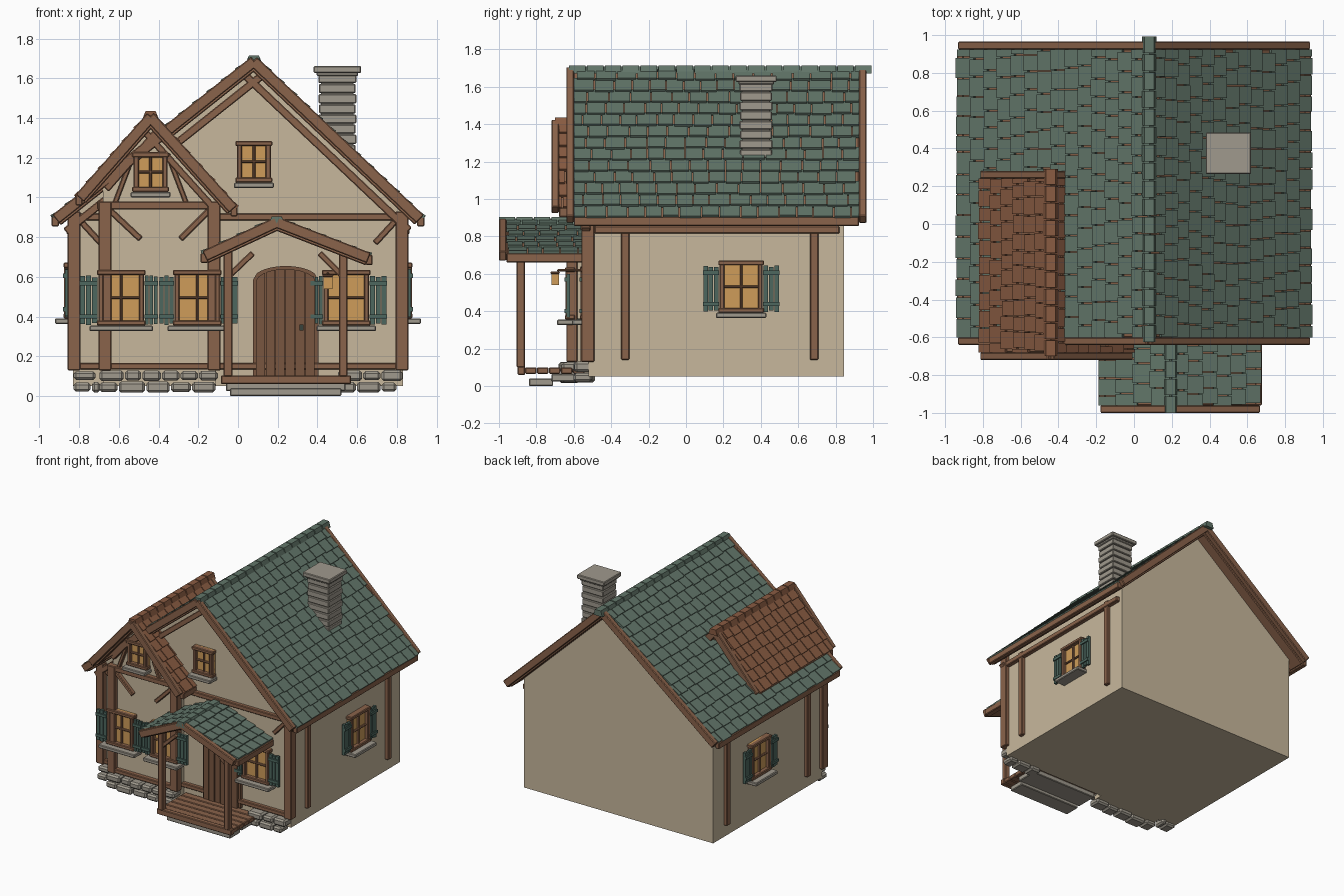
import bpy, bmesh, random
from math import sqrt, radians
from mathutils import Matrix, Vector
from collections import defaultdict

random.seed(4)
default_cube = bpy.data.objects.get("Cube")
if default_cube:
    bpy.data.objects.remove(default_cube, do_unlink=True)


def make_material(name, *rgb):
    linear = [(channel / 255) ** 2.2 for channel in rgb] + [1]
    material = bpy.data.materials.new(name)
    material.use_nodes = True
    material.diffuse_color = linear
    shader = material.node_tree.nodes["Principled BSDF"]
    shader.inputs["Base Color"].default_value = linear
    shader.inputs["Roughness"].default_value = 0.9
    return material


plaster = make_material("beige plaster", 198, 182, 155)
timber = make_material("brown timber", 137, 99, 76)
door_wood = make_material("door wood", 120, 87, 66)
slate = make_material("green roof tile", 98, 117, 105)
clay = make_material("brown roof tile", 136, 92, 68)
stone = make_material("grey stone", 158, 152, 140)
glow = make_material("amber glass", 205, 155, 90)
paint = make_material("green shutter paint", 78, 103, 95)
iron = make_material("dark iron", 58, 68, 62)

# Each part name collects its pieces in one mesh
meshes = defaultdict(bmesh.new)
part_material = {}
IDENTITY = Matrix()


def block(part, material, centre, size, matrix=IDENTITY):
    part_material[part] = material
    place = matrix @ Matrix.Translation(centre) @ Matrix.Diagonal((*size, 1))
    bmesh.ops.create_cube(meshes[part], size=1, matrix=place)


def box(part, material, xs, ys, zs, matrix=IDENTITY):
    spans = (xs, ys, zs)
    block(part, material, [(a + b) / 2 for a, b in spans], [b - a for a, b in spans], matrix)


def prism(part, material, outline, ys):
    part_material[part] = material
    bm = meshes[part]
    front, back = [[bm.verts.new((x, y, z)) for x, z in outline] for y in ys]
    bm.faces.new(front)
    bm.faces.new(back[::-1])
    for i in range(len(front)):
        bm.faces.new((front[i - 1], front[i], back[i], back[i - 1]))


def slope_frame(start, end):
    """Frame with x running along the line, z away from it and upward."""
    run = Vector((end[0] - start[0], 0, end[1] - start[1]))
    along = run.normalized()
    normal = Vector((-along.z, 0, along.x))
    if normal.z < 0:
        normal.negate()
    frame = Matrix((along, (0, 1, 0), normal)).transposed().to_4x4()
    return Matrix.Translation((start[0], 0, start[1])) @ frame, run.length


def bar(part, start, end, ys, thick, drop=0):
    frame, length = slope_frame(start, end)
    box(part, timber, (0, length), ys, (-thick / 2 - drop, thick / 2 - drop), frame)


def roof(name, ridge, eaves, ys, material, tile_width, back_verge=True):
    front, back = ys
    for eave in eaves:
        frame, length = slope_frame(ridge, eave)
        box(name + "_deck", timber, (0, length), ys, (-.045, -.005), frame)
        # Staggered courses of tilted tiles
        rows = round(length / .09)
        step = length / rows
        for row in range(rows):
            y = front - random.uniform(0, tile_width)
            while y < back:
                stop = y + tile_width * random.uniform(.85, 1.2)
                a, b = max(y, front), min(stop - .007, back)
                if b - a > .015:
                    tilt = frame @ Matrix.Translation((row * step, 0, .006)) @ Matrix.Rotation(radians(-7), 4, "Y")
                    reach = step * random.uniform(1.02, 1.14)
                    # Local tilt raises the lower edge of each tile
                    box(name + "_tiles", material, (-.01, reach), (a, b), (-.009, .009), tilt)
                y = stop
        # Verge boards at the gable ends
        bar(name + "_verge", ridge, eave, (front - .04, front), .055, .005)
        if back_verge:
            bar(name + "_verge", ridge, eave, (back, back + .04), .055, .005)
        # Fascia along the eave
        x, z = eave
        box(name + "_fascia", timber, (x - .018, x + .018), ys, (z - .04, z + .01))


def ridge_caps(part, material, ridge, ys):
    x, z = ridge
    count = round((ys[1] - ys[0]) / .095)
    pitch = (ys[1] - ys[0]) / count
    for i in range(count):
        y = ys[0] + i * pitch
        wide = random.uniform(.038, .045)
        prism(part, material, [(x - wide, z - .02), (x - .025, z + .025), (x + .025, z + .025), (x + wide, z - .02)],
              (y, y + pitch - .008))


def window(name, matrix, w, h, sill, shutters=()):
    """Window centred on a wall, facing -y; shutters are (inner, outer) spans."""
    x, z, rim = w / 2, h / 2, .026
    box(name + "_glass", glow, (-x, x), (-.016, .005), (-z, z), matrix)
    for s in (-1, 1):
        block(name + "_frame", timber, (s * (x - rim / 2), -.02, 0), (rim, .05, h), matrix)
        block(name + "_frame", timber, (0, -.021, s * (z - rim / 2)), (w + .015, .054, rim), matrix)
    block(name + "_bars", timber, (0, -.018, 0), (.014, .026, h - rim), matrix)
    block(name + "_bars", timber, (0, -.018, 0), (w - rim, .025, .014), matrix)
    box(name + "_sill", stone, (-sill, sill), (-.09, .01), (-z - .028, -z), matrix)
    for inner, outer in shutters:
        plank = (outer - inner) / 3
        for i in range(3):
            block(name + "_shutters", paint, (inner + plank * (i + .5), -.03, -.012),
                  (abs(plank) - .005, .02, h - random.uniform(.03, .05)), matrix)
        for s in (-1, 1):
            block(name + "_shutters", paint, ((inner + outer) / 2, -.044, s * h * .3 - .01),
                  (abs(outer - inner), .012, .022), matrix)


# House body and projecting front wing
RIDGE, WING, PORCH = (.08, 1.69), (-.44, 1.41), (.195, .88)
EAVES = [(-.92, .895), (.92, .895)]
prism("house_walls", plaster, [(-.83, .05), (.83, .05), (.83, .94), (.08, 1.645), (-.83, .93)], (-.52, .845))
prism("wing_walls", plaster, [(-.68, .05), (-.11, .05), (-.11, 1), (-.44, 1.36), (-.68, 1.09)], (-.6, .2))

# Roofs
roof("main_roof", RIDGE, EAVES, (-.6, .925), slate, .1)
ridge_caps("main_ridge", slate, RIDGE, (-.625, 1))
roof("wing_roof", WING, [(-.8, 1), (-.02, .945)], (-.68, .24), clay, .085)
ridge_caps("wing_ridge", clay, WING, (-.7, .3))
roof("porch_roof", PORCH, [(-.17, .71), (.66, .7)], (-.96, -.52), slate, .09, False)
ridge_caps("porch_ridge", slate, PORCH, (-1, -.53))

# Timbers against the gable walls
for eave in EAVES:
    bar("gable_rafters", RIDGE, eave, (-.56, -.51), .04, .085)
for foot in ((-.72, 1.09), (-.07, 1)):
    bar("wing_rafters", WING, foot, (-.64, -.59), .035, .075)
for s in (-1, 1):
    bar("wing_struts", (WING[0] + s * .18, .97), (WING[0] + s * .085, 1.22), (-.625, -.59), .025)

# Front framing
for s in (-1, 1):
    box("corner_posts", timber, (s * .825 - .033, s * .825 + .033), (-.56, -.49), (.13, .93))
for x in (-.67, -.12):
    box("wing_posts", timber, (x - .033, x + .033), (-.64, -.58), (.13, .98))
box("wing_beam", timber, (-.71, -.09), (-.635, -.59), (.94, .98))
box("wing_base_beam", timber, (-.7, -.09), (-.635, -.59), (.135, .168))
box("front_base_beam", timber, (-.83, .83), (-.55, -.51), (.135, .168))
box("front_top_beam", timber, (-.83, .83), (-.55, -.51), (.885, .92))
for a, b in (((-.65, .94), (-.49, .79)), ((-.14, .94), (-.29, .79))):
    bar("wing_braces", a, b, (-.63, -.59), .03)
for s in (-1, 1):
    bar("front_braces", (s * .8, .89), (s * .69, .77), (-.545, -.51), .03)

# Side framing, the same on both sides
for s in (-1, 1):
    for y in (-.325, .685):
        block("side_posts", timber, (s * .835, y, .505), (.045, .045, .73))
    block("side_beam", timber, (s * .838, .165, .835), (.05, 1.31, .04))

# Windows
def at(x, y, z, turn=0):
    return Matrix.Translation((x, y, z)) @ Matrix.Rotation(radians(turn), 4, "Z")


window("wing_window_right", at(-.588, -.6, .495), .23, .28, .16, [(-.118, -.21), (.118, .186)])
window("wing_window_left", at(-.205, -.6, .495), .23, .28, .15, [(-.118, -.192), (.118, .205)])
window("front_window", at(.545, -.52, .495), .23, .28, .15, [(-.118, -.18), (.118, .205)])
window("wing_attic_window", at(-.44, -.6, 1.128), .17, .2, .1)
window("attic_window", at(.08, -.52, 1.18), .17, .21, .1)
for side, s in (("left", 1), ("right", -1)):
    window(side + "_side_window", at(s * .83, .295, .532, s * 90), .23, .28, .135, [(-.118, -.205), (.118, .205)])

# Arched plank door
def arch(x, half, low, rise):
    return low + rise * sqrt(max(0, 1 - ((x - .24) / half) ** 2))


def arched_strip(part, a, b, half, low, ys):
    xs = [a + (b - a) * i / 4 for i in range(5)]
    prism(part, door_wood, [(b, .1), (a, .1)] + [(x, arch(x, half, low, .07)) for x in xs], ys)


for i in range(4):
    arched_strip("door_surround", .075 + i * .0825, .1575 + i * .0825, .165, .585, (-.545, -.51))
for i in range(6):
    left = .09 + i * .05
    arched_strip("door_planks", left, left + .045, .152, .57, (-.56 - i % 2 * .004, -.52))
box("door_handle", iron, (.31, .33), (-.585, -.55), (.33, .36))

# Porch
for x in (-.05, .53):
    box("porch_posts", timber, (x - .022, x + .022), (-.905, -.86), (.1, .74))
for a, b in (((-.04, .61), (.075, .72)), ((.52, .61), (.41, .72))):
    bar("porch_braces", a, b, (-.9, -.865), .03)
box("porch_front_edge", timber, (-.085, .57), (-.9, -.86), (.06, .105))
for i in range(5):
    y = -.86 + i * .064
    box("porch_floor", timber, (-.08, .565), (y, y + .06), (.065, .1))
box("lower_step", stone, (-.04, .52), (-.84, -.71), (0, .04))
box("upper_step", stone, (-.06, .54), (-.72, -.54), (.025, .065))
box("lantern", glow, (.43, .475), (-.72, -.68), (.54, .6))
box("lantern_cap", timber, (.425, .48), (-.725, -.675), (.6, .612))
box("lantern_bracket", timber, (.445, .46), (-.69, -.52), (.612, .625))

# Rubble footing along the front
for start, stop, y in ((-.83, -.69, -.54), (-.7, -.08, -.62), (.5, .83, -.54)):
    for z in (.045, .103):
        x = start
        while x < stop - .04:
            end = min(x + random.uniform(.08, .14), stop)
            block("footing_stones", stone, ((x + end) / 2, y + random.uniform(-.015, .01), z),
                  (end - x - .006, .1, random.uniform(.044, .056)),)
            x = end

# Chimney of stacked courses with a wide cap
for i in range(10):
    grow = .006 * (i % 2)
    block("chimney", stone, (.5, .375, 1.14 + i * .051), (.185 + grow, .17 + grow, .046))
block("chimney_core", stone, (.5, .375, 1.36), (.165, .15, .5))
block("chimney_collar", stone, (.5, .375, 1.622), (.21, .19, .02))
block("chimney_cap", stone, (.5, .375, 1.644), (.24, .22, .034))

# Turn the collected meshes into objects, softening timber and stone edges
for part, bm in meshes.items():
    bmesh.ops.recalc_face_normals(bm, faces=bm.faces)
    mesh = bpy.data.meshes.new(part)
    bm.to_mesh(mesh)
    bm.free()
    mesh.materials.append(part_material[part])
    item = bpy.data.objects.new(part, mesh)
    bpy.context.collection.objects.link(item)
    if part_material[part] in (timber, stone):
        bevel = item.modifiers.new("soft_edges", "BEVEL")
        bevel.width = .012 if part == "footing_stones" else .005
        bevel.segments = 1
